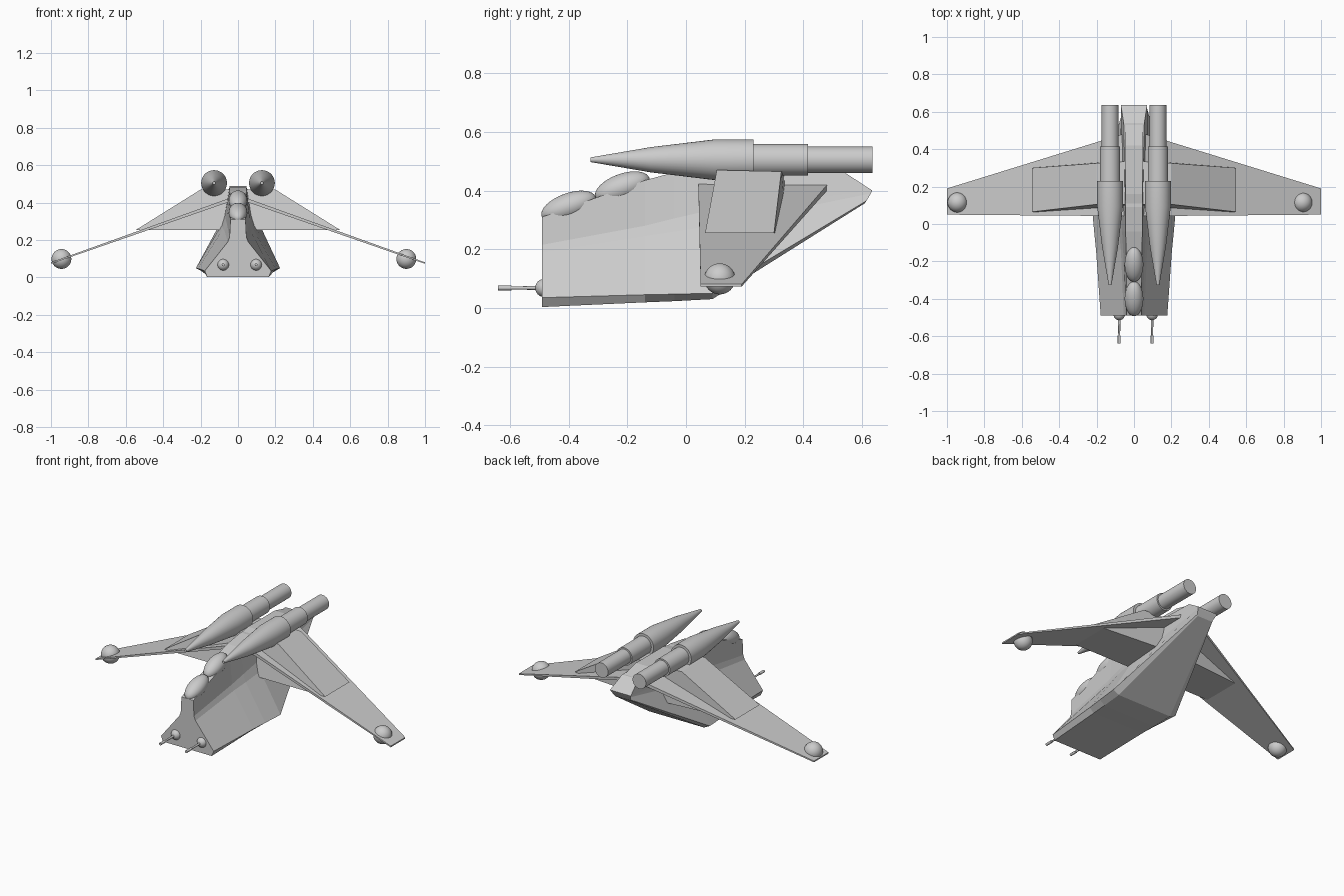
import bpy, bmesh, math
from mathutils import Matrix, Vector

if "Cube" in bpy.data.objects:
    bpy.data.objects.remove(bpy.data.objects["Cube"])

grey = bpy.data.materials.new("hull_grey")
grey.diffuse_color = (0.6, 0.6, 0.6, 1)
grey.use_nodes = True
grey.node_tree.nodes["Principled BSDF"].inputs["Base Color"].default_value = grey.diffuse_color


def finish(name, bm, smooth=False):
    bmesh.ops.recalc_face_normals(bm, faces=bm.faces)
    me = bpy.data.meshes.new(name)
    bm.to_mesh(me)
    bm.free()
    ob = bpy.data.objects.new(name, me)
    bpy.context.collection.objects.link(ob)
    me.materials.append(grey)
    if smooth:
        bpy.ops.object.select_all(action='DESELECT')
        ob.select_set(True)
        bpy.context.view_layer.objects.active = ob
        bpy.ops.object.shade_smooth_by_angle(angle=math.radians(35))
    return ob


def loft(name, rings):
    """Closed rings of equal point count, joined and capped."""
    bm = bmesh.new()
    vs = [[bm.verts.new(p) for p in r] for r in rings]
    n = len(rings[0])
    for a, b in zip(vs, vs[1:]):
        for i in range(n):
            j = (i + 1) % n
            bm.faces.new((a[i], a[j], b[j], b[i]))
    for r in (vs[0], vs[-1]):           # caps as strips across the mirror pairs
        for i in range(n // 2 - 1):
            bm.faces.new((r[i], r[i + 1], r[n - 2 - i], r[n - 1 - i]))
    return finish(name, bm)


def lathe(name, x, z, prof, segs=32):
    """Turned part along y from (y, radius) pairs."""
    bm = bmesh.new()
    rings = [[bm.verts.new((x + r * math.cos(2 * math.pi * k / segs), y,
                            z + r * math.sin(2 * math.pi * k / segs)))
              for k in range(segs)] for y, r in prof]
    for a, b in zip(rings, rings[1:]):
        for k in range(segs):
            j = (k + 1) % segs
            bm.faces.new((a[k], a[j], b[j], b[k]))
    bm.faces.new(rings[0])
    bm.faces.new(rings[-1])
    return finish(name, bm, True)


def ball(name, loc, scale, tilt=0):
    bm = bmesh.new()
    m = (Matrix.Translation(loc) @ Matrix.Rotation(math.radians(tilt), 4, 'X')
         @ Matrix.Diagonal((*scale, 1)))
    bmesh.ops.create_uvsphere(bm, u_segments=32, v_segments=16, radius=1, matrix=m)
    return finish(name, bm, True)


# Hull: half sections (x, y, z) from bottom to top, mirrored across x
def section(y, *pts):
    return [(x, y, z) for x, z in pts]


halves = [
    section(-0.49, (0.165, 0.003), (0.178, 0.035), (0.055, 0.19), (0.045, 0.215), (0.04, 0.31)),
    section(-0.14, (0.175, 0.019), (0.203, 0.045), (0.07, 0.245), (0.058, 0.28), (0.042, 0.435)),
    section(-0.04, (0.18, 0.023), (0.213, 0.047), (0.08, 0.26), (0.064, 0.305), (0.045, 0.462)),
    section(0.09, (0.185, 0.03), (0.225, 0.05), (0.088, 0.28), (0.07, 0.335), (0.045, 0.482)),
    [(0.05, 0.61, 0.357), (0.055, 0.615, 0.365), (0.066, 0.63, 0.39),
     (0.07, 0.635, 0.40), (0.055, 0.54, 0.462)],
]
loft("hull", [h + [(-x, y, z) for x, y, z in reversed(h)] for h in halves])

# Spine ridge between the engines
loft("spine", [[(0.045, y, z0), (0.045, y, z1), (-0.045, y, z1), (-0.045, y, z0)]
               for y, z0, z1 in ((0.05, 0.40, 0.47), (0.16, 0.40, 0.49),
                                 (0.42, 0.40, 0.49), (0.54, 0.40, 0.46))])

# Cockpit bubbles
ball("front_canopy", (0, -0.40, 0.345), (0.05, 0.098, 0.046), 20)
ball("rear_canopy", (0, -0.217, 0.41), (0.05, 0.098, 0.047), 20)

for s, side in ((-1, "left"), (1, "right")):
    # Thin drooping wing
    rings = []
    for x, z, y0, y1, t in ((0.03, 0.42, 0.042, 0.49, 0.010), (1.0, 0.077, 0.05, 0.19, 0.004)):
        rings.append([(s * x, y0, z - t), (s * x, y1, z - t),
                      (s * x, y1, z + t), (s * x, y0, z + t)])
    loft(side + "_wing", rings)

    # Wedge-shaped wing root brace
    loft(side + "_wing_brace", [
        [(s * 0.03, 0.065, 0.255), (s * 0.545, 0.065, 0.255),
         (s * 0.20, 0.105, 0.47), (s * 0.03, 0.105, 0.47)],
        [(s * 0.03, 0.345, 0.255), (s * 0.545, 0.30, 0.255),
         (s * 0.20, 0.325, 0.465), (s * 0.03, 0.335, 0.465)]])

    # Stepped engine with pointed nose
    lathe(side + "_engine", s * 0.128, 0.505,
          [(-0.325, 0.008), (-0.12, 0.043), (0.095, 0.069), (0.23, 0.069), (0.23, 0.054),
           (0.415, 0.054), (0.415, 0.045), (0.635, 0.045)])

    # Ball turret near the wing tip
    ball(side + "_wing_turret", (-0.022 + s * 0.922, 0.115, 0.099), (0.053, 0.053, 0.053))

    # Nose gun: ball mount and barrel
    gx = 0.009 + s * 0.088
    ball(side + "_gun_mount", (gx, -0.483, 0.068), (0.031, 0.031, 0.031))
    lathe(side + "_gun_barrel", gx, 0.068,
          [(-0.64, 0.008), (-0.595, 0.008), (-0.595, 0.005), (-0.50, 0.007), (-0.47, 0.007)], 12)
